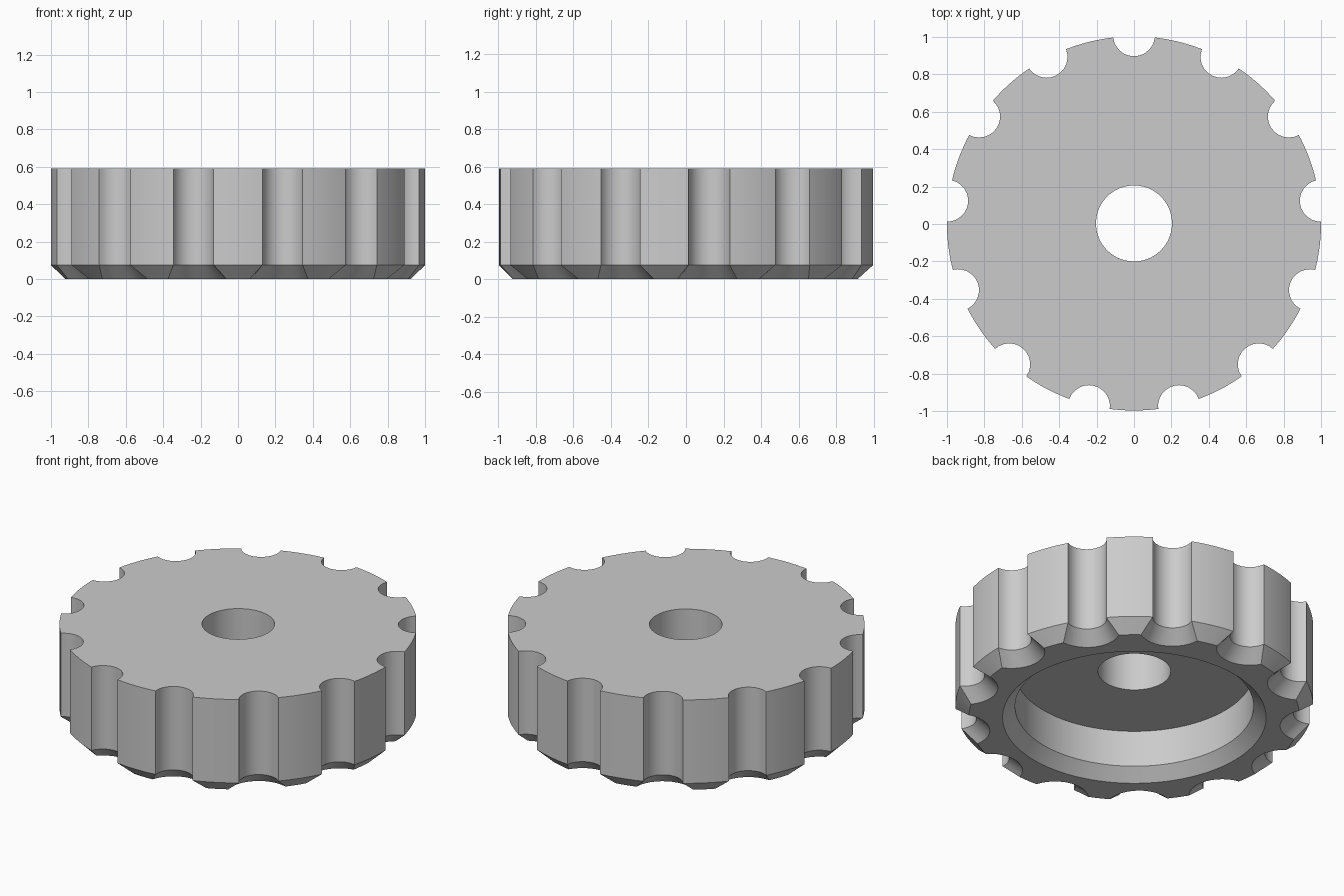
import bpy, bmesh
from math import sin, cos, pi, acos, atan2, sqrt

TEETH, SEG = 13, 12
RIM, NOTCH, NOTCH_C = 1.0, 0.112, 1.006
HEIGHT, BEVEL, Y_SHIFT = 0.59, 0.075, 0.003
COUNT = TEETH * SEG * 2

cube = bpy.data.objects.get("Cube")
if cube:
    bpy.data.objects.remove(cube)

# Plain grey material
grey = bpy.data.materials.new("grey")
grey.use_nodes = True
grey.diffuse_color = (0.6, 0.6, 0.6, 1)
grey.node_tree.nodes["Principled BSDF"].inputs["Base Color"].default_value = (0.6, 0.6, 0.6, 1)


def scalloped(inset):
    """Rim outline with round notches, shrunk by inset."""
    rim, notch = RIM - inset, NOTCH + inset
    half = acos((rim ** 2 + NOTCH_C ** 2 - notch ** 2) / (2 * rim * NOTCH_C))
    sweep = atan2(rim * sin(half), NOTCH_C - rim * cos(half))
    pitch = 2 * pi / TEETH
    pts = []
    for k in range(TEETH):
        mid = pi / 2 + k * pitch
        for i in range(SEG):        # notch arc
            a = sweep * (2 * i / SEG - 1)
            u, v = NOTCH_C - notch * cos(a), notch * sin(a)
            pts.append((u * cos(mid) - v * sin(mid), u * sin(mid) + v * cos(mid)))
        for i in range(SEG):        # tooth arc
            a = mid + half + (pitch - 2 * half) * i / SEG
            pts.append((rim * cos(a), rim * sin(a)))
    return pts


def circle(radius):
    start = pi / 2 - pi / TEETH / 2
    return [(radius * cos(start + 2 * pi * i / COUNT),
             radius * sin(start + 2 * pi * i / COUNT)) for i in range(COUNT)]


# Closed section: outer wall, bottom bevel, stepped recess, bore, top
sections = [
    (scalloped(0), HEIGHT), (scalloped(0), BEVEL), (scalloped(BEVEL), 0),
    (circle(0.737), 0), (circle(0.667), 0.07), (circle(0.667), 0.295),
    (circle(0.203), 0.295), (circle(0.203), HEIGHT),
]
bm = bmesh.new()
rings = [[bm.verts.new((x, y + Y_SHIFT, z)) for x, y in pts] for pts, z in sections]
for r, ring in enumerate(rings):
    below = rings[(r + 1) % len(rings)]
    for i in range(COUNT):
        j = (i + 1) % COUNT
        bm.faces.new((ring[i], below[i], below[j], ring[j]))
bmesh.ops.recalc_face_normals(bm, faces=bm.faces)

mesh = bpy.data.meshes.new("notched_wheel")
bm.to_mesh(mesh)
bm.free()
mesh.materials.append(grey)
wheel = bpy.data.objects.new("notched_wheel", mesh)
bpy.context.collection.objects.link(wheel)
bpy.ops.object.select_all(action="DESELECT")
wheel.select_set(True)
bpy.context.view_layer.objects.active = wheel
bpy.ops.object.shade_smooth_by_angle(angle=pi / 6)
